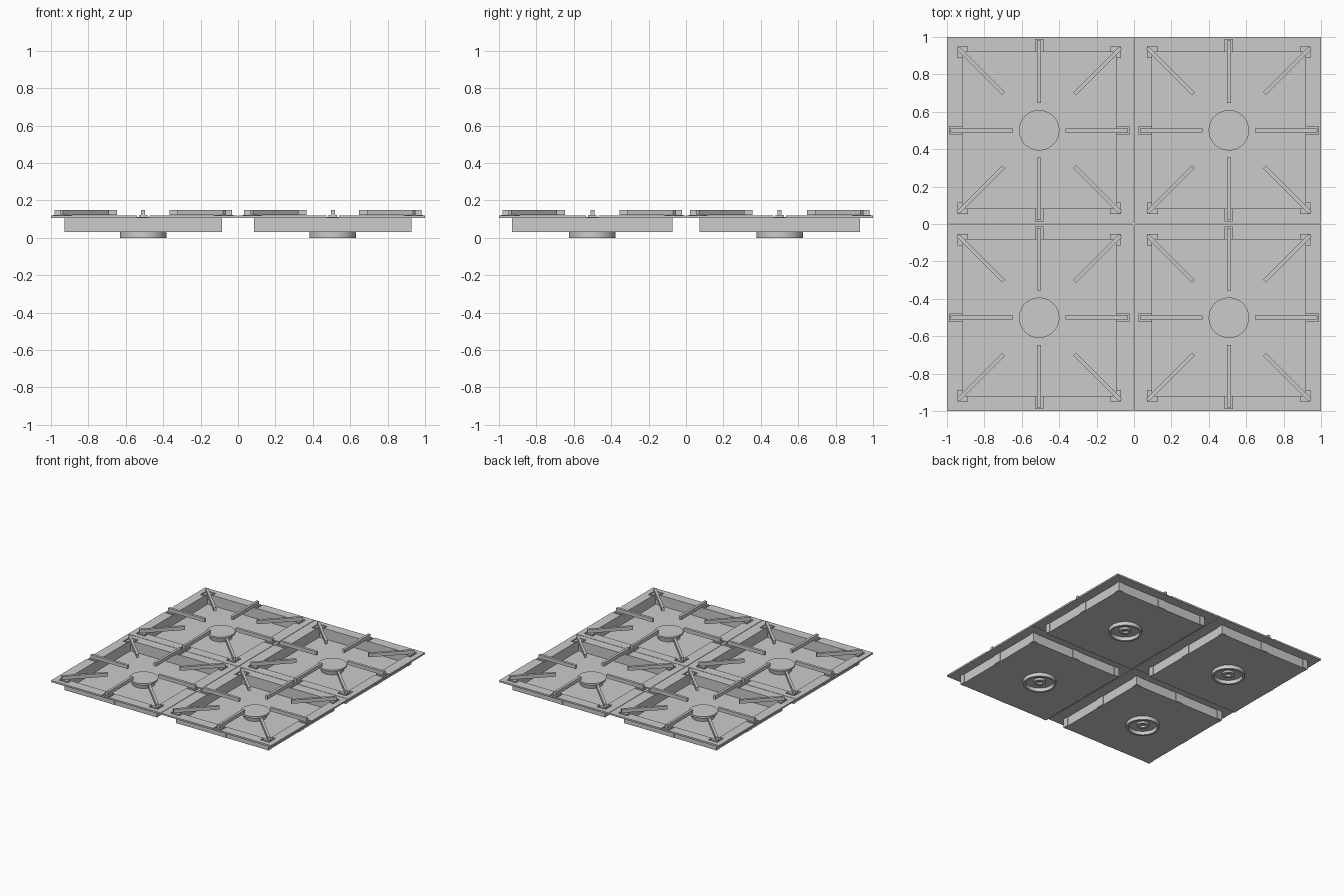
import bpy, bmesh, math
from mathutils import Matrix, Vector

if "Cube" in bpy.data.objects:
    bpy.data.objects.remove(bpy.data.objects["Cube"])

HX, HY = 0.411, 0.418          # half size of each pan
TOP, RIM, FLOOR = 0.119, 0.106, 0.03


def finish(name, bm):
    bmesh.ops.recalc_face_normals(bm, faces=bm.faces[:])
    me = bpy.data.meshes.new(name)
    bm.to_mesh(me)
    bm.free()
    ob = bpy.data.objects.new(name, me)
    bpy.context.collection.objects.link(ob)
    return ob


def box(bm, x0, x1, y0, y1, z0, z1):
    x0, x1 = sorted((x0, x1))
    y0, y1 = sorted((y0, y1))
    m = Matrix.Translation(((x0 + x1) / 2, (y0 + y1) / 2, (z0 + z1) / 2)) @ \
        Matrix.Diagonal((x1 - x0, y1 - y0, z1 - z0, 1))
    bmesh.ops.create_cube(bm, size=1, matrix=m)


def bar(bm, a, b, w, z0, z1):
    a, b = Vector(a), Vector(b)
    d, c = b - a, (a + b) / 2
    m = Matrix.Translation((c.x, c.y, (z0 + z1) / 2)) @ \
        Matrix.Rotation(math.atan2(d.y, d.x), 4, 'Z') @ \
        Matrix.Diagonal((d.length, w, z1 - z0, 1))
    bmesh.ops.create_cube(bm, size=1, matrix=m)


def frame(bm, outer, inner, z0, z1):
    def ring(r, z):
        x0, x1, y0, y1 = r
        return [bm.verts.new((x, y, z)) for x, y in
                ((x0, y0), (x1, y0), (x1, y1), (x0, y1))]
    loops = [ring(outer, z0), ring(outer, z1), ring(inner, z1), ring(inner, z0)]
    for k in range(4):
        p, q = loops[k], loops[(k + 1) % 4]
        for i in range(4):
            j = (i + 1) % 4
            bm.faces.new((p[i], p[j], q[j], q[i]))


def lathe(name, profile, cx, cy, n=48):
    bm = bmesh.new()
    prev = None
    rings = []
    for r, z in profile:
        if r == 0:
            rings.append([bm.verts.new((cx, cy, z))] * n)
        else:
            rings.append([bm.verts.new((cx + r * math.cos(2 * math.pi * i / n),
                                        cy + r * math.sin(2 * math.pi * i / n), z))
                          for i in range(n)])
    for p, q in zip(rings, rings[1:]):
        for i in range(n):
            j = (i + 1) % n
            vs = list(dict.fromkeys((p[i], p[j], q[j], q[i])))
            bm.faces.new(vs)
    ob = finish(name, bm)
    bpy.context.view_layer.objects.active = ob
    ob.select_set(True)
    bpy.ops.object.shade_smooth_by_angle(angle=math.radians(35))
    ob.select_set(False)
    return ob


SIDES = ((1, 0), (-1, 0), (0, 1), (0, -1))
CORNERS = [(a, b) for a in (-1, 1) for b in (-1, 1)]


def foot_boxes(bm, cx, cy, ex, ey, grow, z0, z1):
    # pads on the rim: straight at mid-sides, L-shaped at corners
    w = 0.022 + grow
    for a, b in SIDES:
        if a:
            box(bm, cx + a * HX, cx + a * (ex + grow), cy - w, cy + w, z0, z1)
        else:
            box(bm, cx - w, cx + w, cy + b * HY, cy + b * (ey + grow), z0, z1)
    for a, b in CORNERS:
        ox, oy = HX + 0.026 + grow, HY + 0.03 + grow
        ix, iy = HX - 0.031 - grow, HY - 0.031 - grow
        box(bm, cx + a * HX, cx + a * ox, cy + b * iy, cy + b * oy, z0, z1)
        box(bm, cx + a * ix, cx + a * HX, cy + b * HY, cy + b * oy, z0, z1)


for sx in (-1, 1):
    for sy in (-1, 1):
        cx, cy = sx * 0.507, sy * 0.501
        xs, ys = sorted((sx * 0.002, sx)), sorted((sy * 0.002, sy))

        # flat rim with shallow seats for the grate feet
        bm = bmesh.new()
        frame(bm, (*xs, *ys), (cx - HX, cx + HX, cy - HY, cy + HY), RIM, TOP)
        rim = finish("rim", bm)
        bm = bmesh.new()
        foot_boxes(bm, cx, cy, 0.52, 0.52, 0.012, TOP - 0.007, TOP + 0.02)
        cutter = finish("seat_cutter", bm)
        cutter.hide_render = True
        cutter.hide_set(True)
        mod = rim.modifiers.new("seats", 'BOOLEAN')
        mod.operation, mod.solver, mod.object = 'DIFFERENCE', 'EXACT', cutter
        mod.use_self = True

        # open-topped thin pan
        bm = bmesh.new()
        box(bm, cx - HX - .005, cx + HX + .005, cy - HY - .005, cy + HY + .005, FLOOR, RIM + .002)
        bmesh.ops.delete(bm, geom=[f for f in bm.faces if f.calc_center_median().z > 0.1],
                         context='FACES')
        pan = finish("pan", bm)
        s = pan.modifiers.new("wall", 'SOLIDIFY')
        s.thickness, s.offset = 0.005, -1

        # outside stiffeners at mid-sides and corners
        bm = bmesh.new()
        px, py, t = HX + 0.004, HY + 0.004, 0.006
        z0, z1 = FLOOR + 0.002, RIM
        for a, b in SIDES:
            if a:
                box(bm, cx + a * px, cx + a * (px + t), cy - .034, cy + .034, z0, z1)
            else:
                box(bm, cx - .034, cx + .034, cy + b * py, cy + b * (py + t), z0, z1)
        for a, b in CORNERS:
            box(bm, cx + a * px, cx + a * (px + t), cy + b * (HY - .035), cy + b * (py + t), z0, z1)
            box(bm, cx + a * (HX - .035), cx + a * px, cy + b * py, cy + b * (py + t), z0, z1)
        finish("pan_stiffeners", bm)

        # grate feet
        bm = bmesh.new()
        foot_boxes(bm, cx, cy, 0.483, 0.488, 0, TOP - 0.007, TOP + 0.003)
        finish("grate_feet", bm)

        # grate bars pointing at the burner
        bm = bmesh.new()
        for a, b in SIDES:
            r0, r1 = (0.14, 0.474) if a else (0.145, 0.48)
            bar(bm, (cx + a * r0, cy + b * r0), (cx + a * r1, cy + b * r1), 0.021, TOP + .002, 0.15)
        for a, b in CORNERS:
            bar(bm, (cx + a * .19, cy + b * .195), (cx + a * .435, cy + b * .44), 0.021, TOP + .002, 0.15)
        finish("grate_bars", bm)

        # burner with flared cap
        lathe("burner", [(0, .034), (.085, .034), (.092, .066), (.108, .07),
                         (.108, .084), (0, .084)], cx, cy)
        # ring and hub under the pan
        lathe("burner_ring", [(.108, .031), (.125, .031), (.125, 0), (.108, 0), (.108, .031)], cx, cy)
        lathe("burner_hub", [(.022, .031), (.045, .031), (.045, .014), (.022, .014), (.022, .031)], cx, cy)
